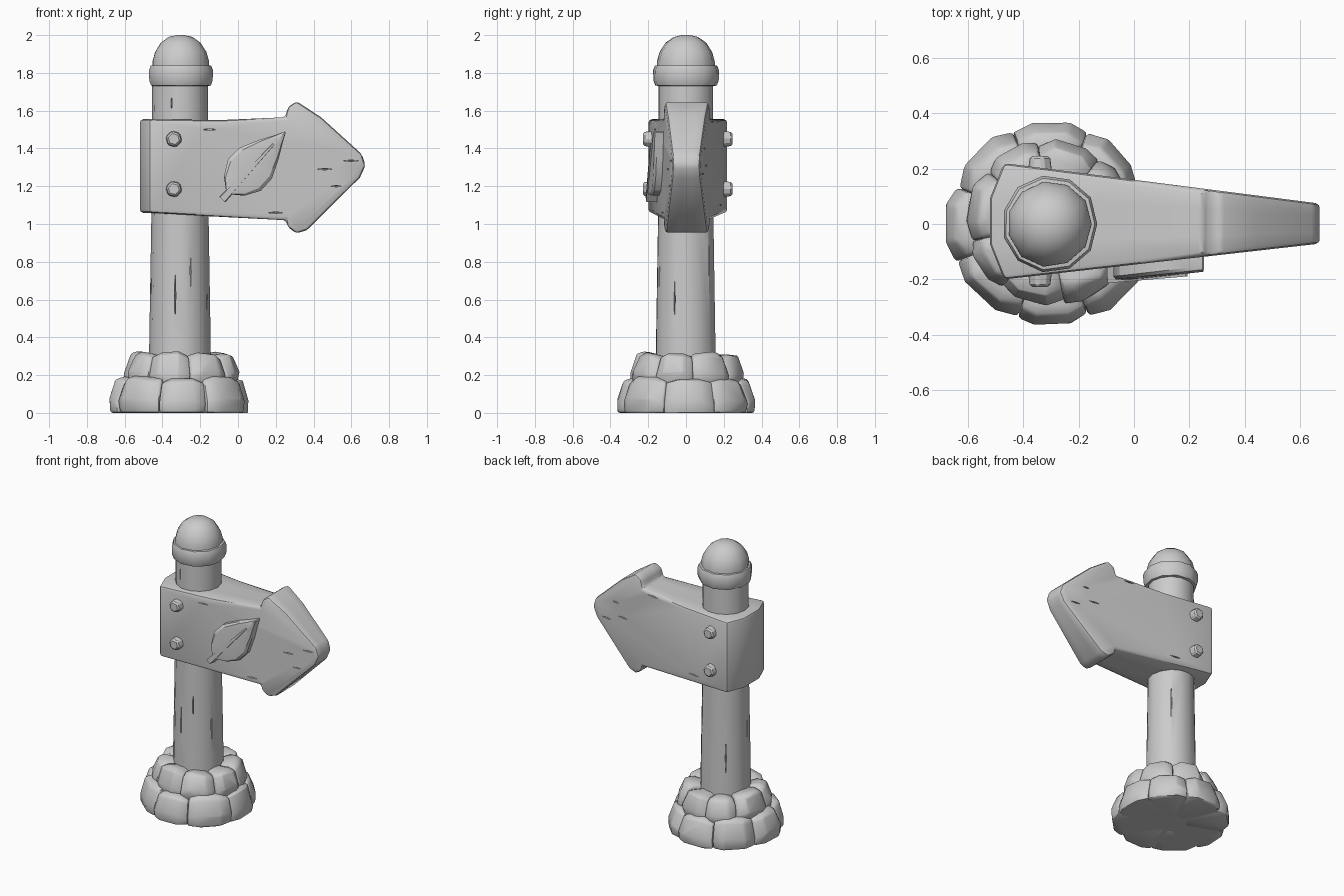
import bpy, bmesh, random
from math import sin, cos, pi, radians
from mathutils import Vector, Matrix

if "Cube" in bpy.data.objects:
    bpy.data.objects.remove(bpy.data.objects["Cube"])

random.seed(4)
PX = -0.305                                   # post axis


def finish(name, bm, bevel=0.0, segs=1, smooth=None, limit=30):
    bmesh.ops.recalc_face_normals(bm, faces=bm.faces)
    me = bpy.data.meshes.new(name)
    bm.to_mesh(me)
    bm.free()
    ob = bpy.data.objects.new(name, me)
    bpy.context.collection.objects.link(ob)
    bpy.ops.object.select_all(action='DESELECT')
    ob.select_set(True)
    bpy.context.view_layer.objects.active = ob
    if bevel:
        m = ob.modifiers.new("bevel", 'BEVEL')
        m.width, m.segments = bevel, segs
        m.limit_method, m.angle_limit = 'ANGLE', radians(limit)
        bpy.ops.object.modifier_apply(modifier=m.name)
    if smooth:
        bpy.ops.object.shade_smooth_by_angle(angle=radians(smooth))
    return ob


def loft(bm, rings, closed=True):
    rows = [[bm.verts.new(p) for p in r] for r in rings]
    n = len(rows[0])
    for a, b in zip(rows, rows[1:]):
        for i in range(n if closed else n - 1):
            j = (i + 1) % n
            bm.faces.new((a[i], a[j], b[j], b[i]))
    bm.faces.new(rows[0])
    bm.faces.new(rows[-1])


def lathe(name, profile, sides, jitter, smooth):
    bm = bmesh.new()
    wob = [1 + random.uniform(-jitter, jitter) for _ in range(sides)]
    rings = []
    for r, z in profile:
        rings.append([(PX + r * w * cos(2 * pi * i / sides), r * w * sin(2 * pi * i / sides), z)
                      for i, w in enumerate(wob)])
    loft(bm, rings)
    return finish(name, bm, smooth=smooth)


def hull(points):
    bm = bmesh.new()
    for p in points:
        bm.verts.new(p)
    out = bmesh.ops.convex_hull(bm, input=bm.verts)
    junk = {g for g in out["geom_interior"] + out["geom_unused"] if isinstance(g, bmesh.types.BMVert)}
    bmesh.ops.delete(bm, geom=[v for v in junk if v.is_valid], context='VERTS')
    return bm


# Thin wedge cuts for the wood cracks: (position, normal, direction, length)
def carve(ob, cracks):
    bm = bmesh.new()
    for pos, n, u, length in cracks:
        n, u = Vector(n).normalized(), Vector(u)
        s, pos = n.cross(u), Vector(pos)
        pts = [pos + u * length / 2 * a + s * 0.006 * b + n * c for a, b, c in
               ((-1, 0, .03), (0, -1, .03), (1, 0, .03), (0, 1, .03),
                (-.7, 0, -.015), (0, -.4, -.02), (.7, 0, -.015), (0, .4, -.02))]
        part = hull(pts)
        tmp = bpy.data.meshes.new("tmp")
        part.to_mesh(tmp)
        part.free()
        bm.from_mesh(tmp)
        bpy.data.meshes.remove(tmp)
    cutter = finish("crack_cutter", bm)
    cutter.hide_render = True
    m = ob.modifiers.new("cracks", 'BOOLEAN')
    m.operation, m.solver, m.object = 'DIFFERENCE', 'EXACT', cutter
    bpy.context.view_layer.objects.active = ob
    bpy.ops.object.modifier_apply(modifier=m.name)
    bpy.data.objects.remove(cutter)


# Post and rounded cap
post = lathe("post", [(.166, .05), (.162, .4), (.152, 1.0), (.148, 1.76)], 14, .025, 40)
carve(post, [((PX + .155 * cos(a), .155 * sin(a), z), (cos(a), sin(a), 0), (0, 0, 1), l)
             for a, z, l in ((-1.75, .62, .3), (-1.2, .75, .22), (-.4, .6, .25),
                             (.9, .8, .3), (2.2, .55, .25), (3.3, .7, .3), (-1.9, 1.64, .12))])
lathe("cap_band", [(.14, 1.73), (.163, 1.733), (.173, 1.76), (.174, 1.815), (.165, 1.838), (.14, 1.842)],
      11, .02, 35)
lathe("cap_dome", [(.154, 1.8), (.154, 1.86), (.14, 1.91), (.108, 1.96), (.065, 1.99), (.022, 2.0)],
      11, .015, 35)


# Stone footing: two rings of rocks around a hidden core
def stone(name, a0, a1, ri, ro, z0, z1):
    prof = [(ri, z0), (ro - .005, z0), (ro, z0 + .4 * (z1 - z0)), (ro - .035, z1 - .015),
            (ro - .075, z1), (ri, z1 - .02)]
    mid, half = (a0 + a1) / 2, (a1 - a0) / 2
    pts = []
    for t in (-1, -.5, .45, 1):
        for r, z in prof:
            r -= .018 * (abs(t) == 1) + random.uniform(0, .014)
            z -= (.015 * (abs(t) == 1) + random.uniform(0, .012)) if z > z0 else 0
            a = mid + t * half
            pts.append((PX + r * cos(a), r * sin(a), z))
    finish(name, hull(pts), .014, 2, 35)


def stone_ring(name, count, start, ri, ro, z0, z1):
    cuts = [start + 2 * pi * (i + random.uniform(-.1, .1)) / count for i in range(count)]
    cuts.append(cuts[0] + 2 * pi)
    for i in range(count):
        stone(f"{name}_{i + 1}", cuts[i], cuts[i + 1], ri, ro + random.uniform(-.004, .012),
              z0, z1 + random.uniform(-.008, .008))


stone_ring("lower_stone", 8, -pi / 2 - pi / 8, .12, .378, 0, .192)
stone_ring("upper_stone", 8, -pi / 2 - pi / 5, .12, .308, .15, .322)
lathe("footing_core", [(.33, 0), (.31, .12)], 16, .01, None)


# Arrow board, tapering in thickness towards the tip
def y_front(x):
    return -.2 + .113 * (x + .47)


def y_back(x):
    return .22 - .128 * (x + .47)


outline = [(-.47, 1.06), (.255, 1.02), (.262, .985), (.31, .95), (.365, .968), (.645, 1.245),
           (.675, 1.31), (.655, 1.37), (.44, 1.565), (.31, 1.65), (.265, 1.62), (.25, 1.565),
           (-.1, 1.55), (-.47, 1.555)]
layers = []
for t in (0, .3, .7, 1):
    bulge = .05 if 0 < t < 1 else 0           # rounded rear end
    layers.append([(x - (bulge if x < -.4 else 0), y_front(x) * (1 - t) + y_back(x) * t, z)
                   for x, z in outline])
bm = bmesh.new()
loft(bm, layers)
board = finish("arrow_board", bm, .022, 2, 35, 28)
cracks = []
for x, z, l in ((.46, 1.29, .1), (.6, 1.335, .1), (.52, 1.2, .07), (.2, 1.06, .1), (-.15, 1.5, .1)):
    cracks.append(((x, y_front(x), z), (0, -1, 0), (1, 0, 0), l))
    cracks.append(((x - .04, y_back(x), 2.6 - z), (0, 1, 0), (1, 0, 0), l))
carve(board, cracks)


# Leaf emblem and its stem, raised from the front face
def on_front(x, z, h):
    return Vector((x, y_front(x) - h, z))


base, tip = Vector((-.05, 1.17)), Vector((.25, 1.487))
axis = (tip - base).normalized()
side = Vector((-axis.y, axis.x))
rings = []
for t, w in ((0, .02), (.1, .075), (.28, .12), (.48, .118), (.72, .07), (.88, .03), (1, .004)):
    c = base.lerp(tip, t)
    rings.append([on_front(*(c + side * w * s), h) for s, h in
                  ((1, -.02), (1, .034), (.85, .046), (0, .054), (-.85, .046), (-1, .034), (-1, -.02))])
bm = bmesh.new()
loft(bm, rings)
finish("leaf", bm, smooth=25)
pts = []
for p, w, h in ((Vector((-.083, 1.13)), .022, .05), (Vector((.19, 1.424)), .006, .058)):
    for s in (-1, 1):
        pts += [on_front(*(p + side * w * s), -.02), on_front(*(p + side * w * .8 * s), h + .006)]
finish("leaf_stem", hull(pts))

# Faceted bolts on both faces
for label, surf, d in (("front", y_front, -1), ("back", y_back, 1)):
    for i, z in enumerate((1.185, 1.45)):
        bm = bmesh.new()
        bmesh.ops.create_cone(bm, cap_ends=True, segments=6, radius1=.049, radius2=.04, depth=.07,
                              matrix=Matrix.Translation((-.34, surf(-.34) + d * .007, z))
                              @ Matrix.Rotation(-d * pi / 2, 4, 'X') @ Matrix.Rotation(.3 + i, 4, 'Z'))
        finish(f"{label}_bolt_{i + 1}", bm, .009)
